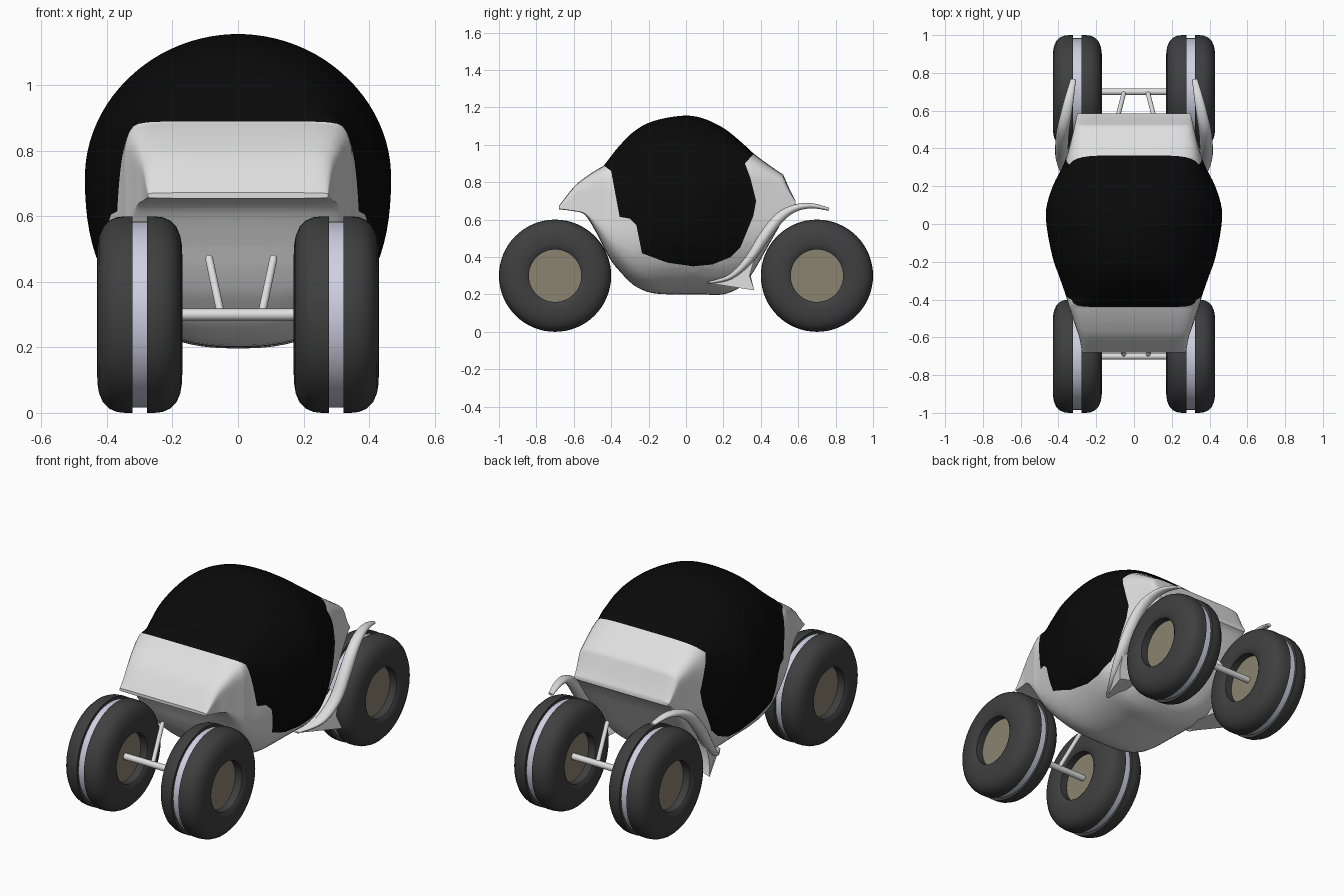
import bpy, bmesh, math
from mathutils import Vector

if "Cube" in bpy.data.objects:
    bpy.data.objects.remove(bpy.data.objects["Cube"])


def material(name, rgb):
    m = bpy.data.materials.new(name)
    m.diffuse_color = (*rgb, 1)
    m.use_nodes = True
    m.node_tree.nodes["Principled BSDF"].inputs["Base Color"].default_value = m.diffuse_color
    return m


SHELL = material("light grey shell", (0.74, 0.74, 0.74))
GLASS = material("black canopy", (0.003, 0.003, 0.003))
RUBBER = material("dark rubber", (0.05, 0.05, 0.05))
HUB = material("tan hub", (0.26, 0.23, 0.165))
BAND = material("lavender band", (0.62, 0.63, 0.76))


def finish(bm, name, mat, angle=35):
    me = bpy.data.meshes.new(name)
    bm.to_mesh(me)
    bm.free()
    me.materials.append(mat)
    ob = bpy.data.objects.new(name, me)
    bpy.context.collection.objects.link(ob)
    bpy.ops.object.select_all(action='DESELECT')
    ob.select_set(True)
    bpy.context.view_layer.objects.active = ob
    bpy.ops.object.shade_smooth_by_angle(angle=math.radians(angle))
    return ob


def loft(rings):
    """Skin a list of closed rings and cap both ends."""
    bm = bmesh.new()
    vs = [[bm.verts.new(p) for p in r] for r in rings]
    n = len(rings[0])
    for a, b in zip(vs, vs[1:]):
        for i in range(n):
            j = (i + 1) % n
            bm.faces.new((a[i], a[j], b[j], b[i]))
    bm.faces.new(vs[0])
    bm.faces.new(vs[-1])
    bmesh.ops.recalc_face_normals(bm, faces=bm.faces)
    return bm


def smooth_path(pts, steps, creases=()):
    """Catmull-Rom through rows of numbers, with corners kept at creases."""
    out, last = [], len(pts) - 1
    for i in range(last):
        p1, p2 = pts[i], pts[i + 1]
        p0 = p1 if i == 0 or i in creases else pts[i - 1]
        p3 = p2 if i + 1 == last or i + 1 in creases else pts[i + 2]
        for k in range(steps):
            t = k / steps
            out.append([0.5 * (2 * b + (c - a) * t + (2 * a - 5 * b + 4 * c - d) * t * t
                               + (3 * b - a - 3 * c + d) * t ** 3)
                        for a, b, c, d in zip(p0, p1, p2, p3)])
    out.append(list(pts[-1]))
    return out


# Body stations: y, half width, top z, widest z, bottom z, upper and lower squareness
BODY = [
    (-.68, .275, .672, .662, .655, 8, 8), (-.60, .29, .775, .65, .645, 10, 8),
    (-.54, .31, .825, .64, .625, 10, 6), (-.48, .33, .865, .63, .53, 9, 5),
    (-.44, .345, .888, .62, .45, 8, 4), (-.40, .355, .94, .62, .38, 4.5, 3.7),
    (-.36, .367, .99, .63, .33, 3.2, 3.5), (-.28, .395, 1.07, .66, .25, 2.5, 3),
    (-.18, .43, 1.125, .70, .207, 2.15, 2.6), (-.03, .46, 1.155, .72, .2, 2, 2.4),
    (.08, .465, 1.145, .72, .2, 2, 2.4), (.20, .43, 1.09, .70, .2, 2.3, 2.6),
    (.30, .38, 1.01, .69, .245, 3.3, 3), (.36, .357, .955, .68, .32, 5, 3.5),
    (.44, .335, .895, .68, .46, 7, 5), (.52, .315, .84, .68, .60, 9, 7),
    (.56, .305, .75, .68, .66, 9, 8), (.585, .30, .70, .69, .68, 9, 8)]

# Canopy outline seen from the side (y, z)
OUTLINE = [(-.60, 1.01), (-.44, .89), (-.40, .86), (-.38, .75), (-.355, .615), (-.30, .605),
           (-.265, .57), (-.235, .42), (-.10, .37), (.04, .35), (.14, .36), (.24, .40),
           (.29, .45), (.36, .62), (.375, .70), (.345, .82), (.315, .90), (.46, 1.06),
           (.46, 1.3), (-.60, 1.3)]


def in_outline(y, z):
    inside = False
    for (y1, z1), (y2, z2) in zip(OUTLINE, OUTLINE[1:] + OUTLINE[:1]):
        if (z1 > z) != (z2 > z) and y < (y2 - y1) * (z - z1) / (z2 - z1) + y1:
            inside = not inside
    return inside


def body_part(name, mat, inside):
    rings = []
    for y, w, zt, zc, zb, nu, nl in smooth_path(BODY, 4, creases=(4, 15)):
        ring = []
        for i in range(88):
            a = 2 * math.pi * (i + 0.5) / 88
            c, s = math.cos(a), math.sin(a)
            n, h = (nu, zt - zc) if s > 0 else (nl, zc - zb)
            r = (abs(c) ** n + abs(s) ** n) ** (-1 / n)
            ring.append((w * c * r, y, zc + h * s * r))
        rings.append(ring)
    bm = loft(rings)
    # cut along every outline segment, then keep one side
    for (y1, z1), (y2, z2) in zip(OUTLINE[:17], OUTLINE[1:18]):
        bmesh.ops.bisect_plane(bm, geom=bm.verts[:] + bm.edges[:] + bm.faces[:], dist=1e-5,
                               plane_co=(0, y1, z1), plane_no=(0, z2 - z1, y1 - y2))
    drop = []
    for f in bm.faces:
        c = f.calc_center_median()
        if in_outline(c.y, c.z) != inside:
            drop.append(f)
    bmesh.ops.delete(bm, geom=drop, context='FACES')
    finish(bm, name, mat)


body_part("body_shell", SHELL, False)
body_part("canopy", GLASS, True)


def lathe(name, mat, profile, centre):
    """Revolve (x, radius) points about a wheel axis."""
    bm = loft([[(centre[0] + x, centre[1] + r * math.cos(k * math.pi / 32),
                 centre[2] + r * math.sin(k * math.pi / 32)) for k in range(64)]
               for x, r in profile])
    return finish(bm, name, mat)


def rod(name, mat, p, q, radius):
    p, q = Vector(p), Vector(q)
    d = q - p
    bm = bmesh.new()
    bmesh.ops.create_cone(bm, cap_ends=True, segments=24, radius1=radius, radius2=radius,
                          depth=d.length)
    bm.transform(d.to_track_quat('Z', 'Y').to_matrix().to_4x4())
    bmesh.ops.translate(bm, verts=bm.verts, vec=(p + q) / 2)
    return finish(bm, name, mat)


# Wheels: two rounded tyre halves, a band in the groove and recessed hub discs
TIRE = [(.02, .14), (.118, .14), (.128, .155), (.13, .18), (.129, .21), (.124, .24),
        (.112, .268), (.093, .287), (.07, .297), (.045, .30), (.022, .30), (.022, .14)]
for end, y in (("front", -.70), ("rear", .70)):
    for side, sx in (("left", -1), ("right", 1)):
        c = (.30 * sx, y, .30)
        for part, s in (("outer", sx), ("inner", -sx)):
            lathe(f"{end}_{side}_{part}_tire", RUBBER, [(s * x, r) for x, r in TIRE], c)
        lathe(f"{end}_{side}_tread_band", BAND, [(-.024, .284), (.024, .284)], c)
        lathe(f"{end}_{side}_hub", HUB, [(-.075, .1405), (.075, .1405)], c)
    # Axle and its two suspension struts
    rod(f"{end}_axle", SHELL, (-.24, y, .30), (.24, y, .30), .018)
    for side, x0, x1 in (("left", -.052, -.088), ("right", .072, .108)):
        d = 1 if y < 0 else -1
        top = (x1, y + .14 * d, .47)
        rod(f"{end}_{side}_strut", SHELL, (x0, y, .30), top, .012)
        bm = bmesh.new()
        bmesh.ops.create_uvsphere(bm, u_segments=16, v_segments=8, radius=.012)
        bmesh.ops.translate(bm, verts=bm.verts, vec=top)
        finish(bm, f"{end}_{side}_strut_tip", SHELL)

# Rear fenders: x, y, z, half width, half thickness along the sweep
FENDER = [(.29, .12, .262, .012, .006), (.345, .24, .295, .03, .015),
          (.378, .34, .39, .035, .024), (.382, .42, .51, .035, .03),
          (.375, .50, .61, .033, .028), (.36, .58, .66, .03, .02),
          (.342, .67, .674, .024, .014), (.322, .765, .655, .015, .008)]
for side, sx in (("left", -1), ("right", 1)):
    path = smooth_path(FENDER, 5)
    rings = []
    for i, (x, y, z, w, t) in enumerate(path):
        a, b = path[max(i - 1, 0)], path[min(i + 1, len(path) - 1)]
        n = Vector((0, a[2] - b[2], b[1] - a[1])).normalized()
        rings.append([(sx * (x + w * math.cos(k * math.pi / 8)),
                       y + n.y * t * math.sin(k * math.pi / 8),
                       z + n.z * t * math.sin(k * math.pi / 8)) for k in range(16)])
    finish(loft(rings), f"{side}_fender", SHELL, 50)
    # Flared flap under the fender
    outer = [(.29, .11, .262), (.405, .365, .222), (.385, .34, .30), (.385, .375, .42),
             (.36, .25, .305)]
    inner = [(.24, .11, .268), (.27, .355, .26), (.30, .34, .32), (.32, .375, .42),
             (.31, .25, .31)]
    finish(loft([[(sx * x, y, z) for x, y, z in r] for r in (outer, inner)]),
           f"{side}_flap", SHELL)
